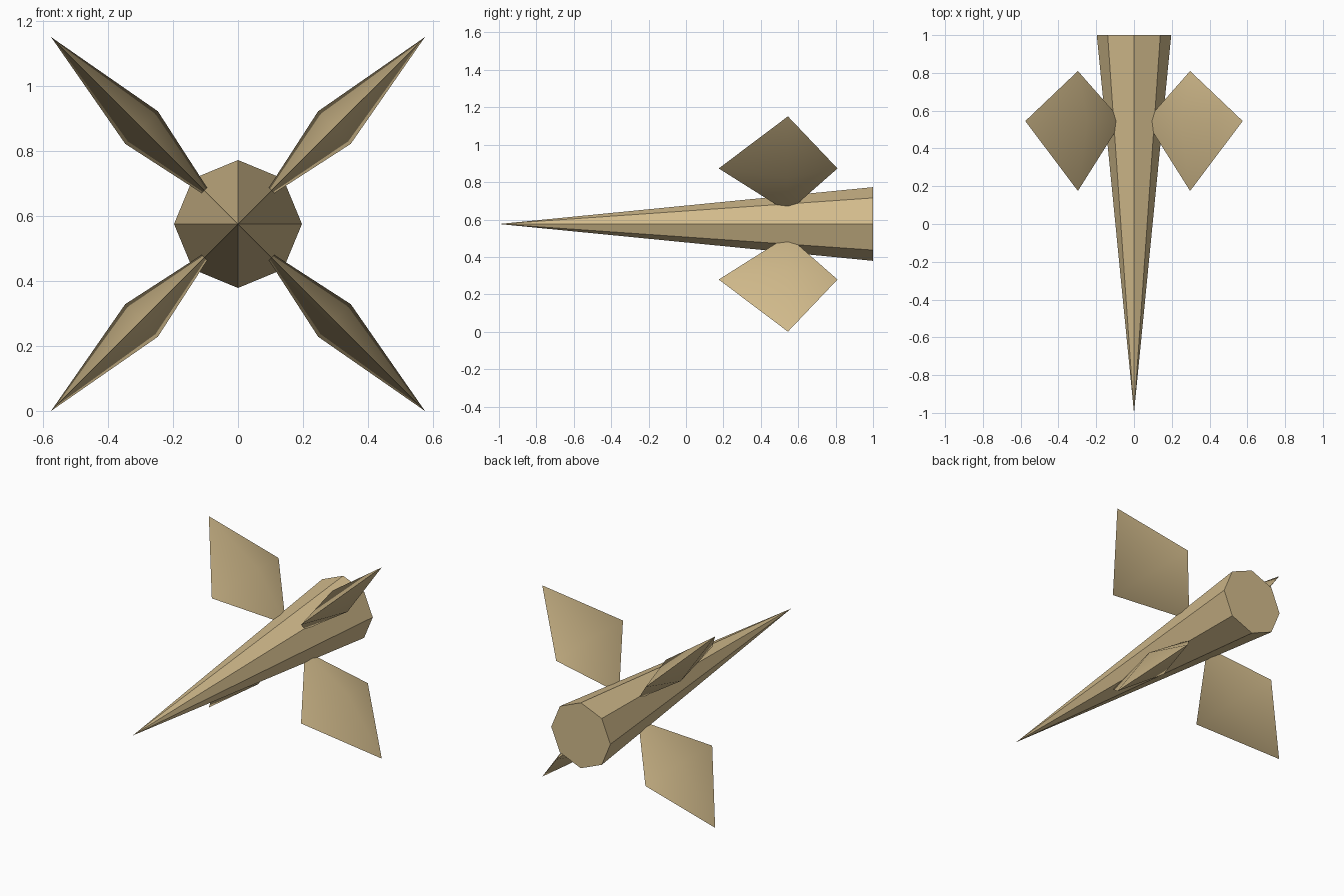
import bpy, bmesh, math
from mathutils import Matrix, Vector

if "Cube" in bpy.data.objects:
    bpy.data.objects.remove(bpy.data.objects["Cube"])

CENTRE = 0.576                      # height of the body axis

tan = bpy.data.materials.new("tan")
tan.diffuse_color = (0.645, 0.497, 0.262, 1)
tan.use_nodes = True
tan.node_tree.nodes["Principled BSDF"].inputs["Base Color"].default_value = tan.diffuse_color


def finish(name, bm):
    bmesh.ops.recalc_face_normals(bm, faces=bm.faces)
    mesh = bpy.data.meshes.new(name)
    bm.to_mesh(mesh)
    bm.free()
    mesh.materials.append(tan)
    obj = bpy.data.objects.new(name, mesh)
    bpy.context.collection.objects.link(obj)
    bpy.ops.object.select_all(action='DESELECT')
    obj.select_set(True)
    bpy.context.view_layer.objects.active = obj
    bpy.ops.object.shade_smooth_by_angle(angle=math.radians(30))


# Body: eight-sided spike, point to the front, flat closed back
bm = bmesh.new()
back = [bm.verts.new((0.197 * math.cos(i * math.pi / 4), 1.0,
                      CENTRE + 0.197 * math.sin(i * math.pi / 4))) for i in range(8)]
nose = bm.verts.new((0, -1, CENTRE))
bm.faces.new(back)
for i in range(8):
    bm.faces.new((back[i], back[(i + 1) % 8], nose))
finish("body", bm)

# Fins: four thin stretched octahedra on the diagonals
for n, name in enumerate(("upper_right_fin", "upper_left_fin",
                          "lower_left_fin", "lower_right_fin")):
    bm = bmesh.new()
    outline = [bm.verts.new(p) for p in
               ((0.814, 0.545, 0), (0.42, 0.81, 0), (0.09, 0.545, 0), (0.42, 0.175, 0))]
    for side in (-0.071, 0.071):
        peak = bm.verts.new((0.42, 0.545, side))
        for i in range(4):
            bm.faces.new((outline[i], outline[(i + 1) % 4], peak))
    turn = Matrix.Rotation(-math.radians(45 + 90 * n), 4, 'Y')
    bm.transform(Matrix.Translation(Vector((0, 0, CENTRE))) @ turn)
    finish(name, bm)
